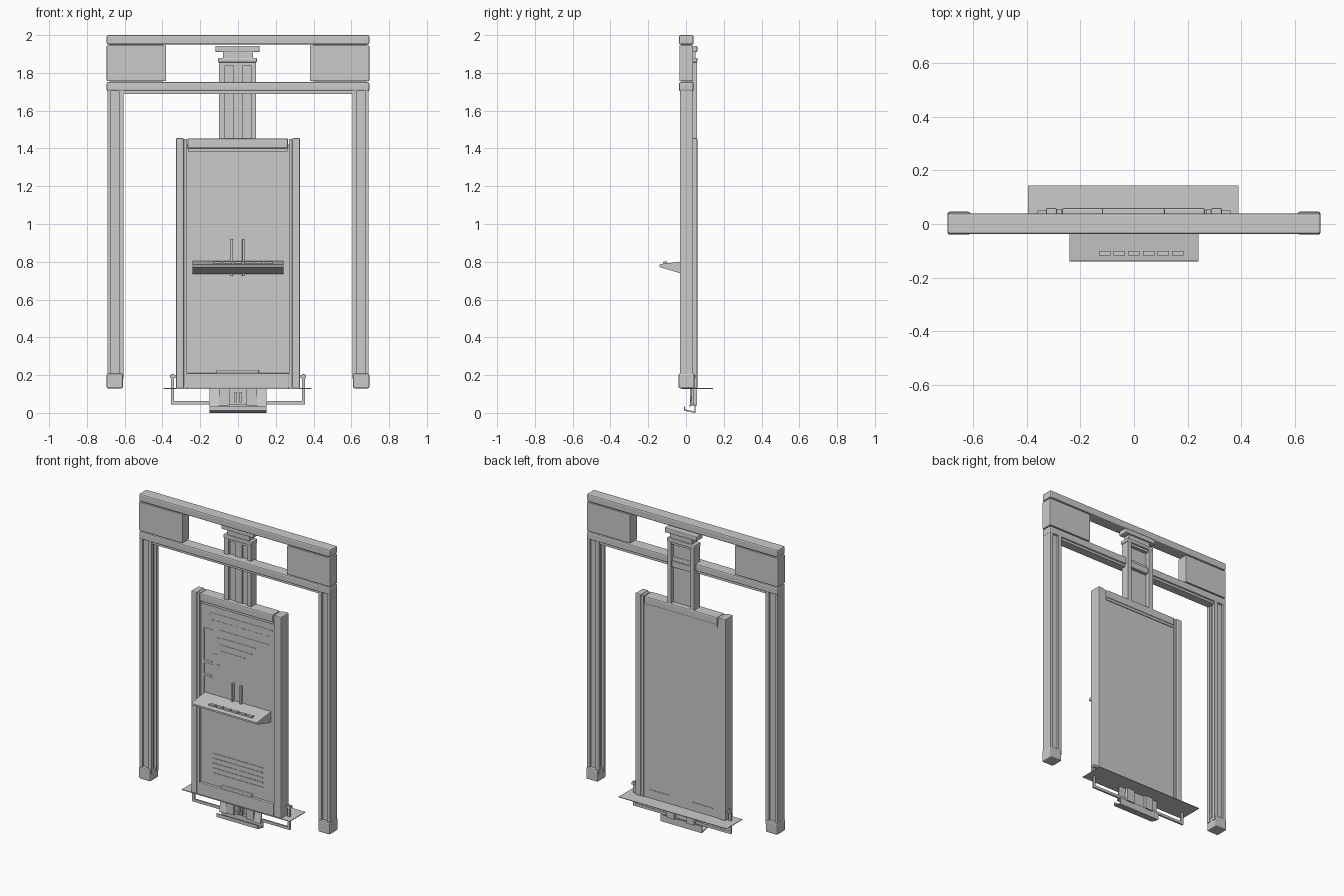
import bpy, bmesh
from mathutils import Matrix


def prism(name, pts, h, axis='Z', start=0.0, bevel=0.0):
    """Extrude a closed profile. Z: pts are (x, y). X: pts are (y, z)."""
    bm = bmesh.new()
    if axis == 'Z':
        vs = [bm.verts.new((a, b, start)) for a, b in pts]
        d = (0, 0, h)
    else:
        vs = [bm.verts.new((start, a, b)) for a, b in pts]
        d = (h, 0, 0)
    f = bm.faces.new(vs)
    r = bmesh.ops.extrude_face_region(bm, geom=[f])
    bmesh.ops.translate(bm, vec=d, verts=[v for v in r['geom'] if isinstance(v, bmesh.types.BMVert)])
    bmesh.ops.recalc_face_normals(bm, faces=bm.faces)
    return finish(name, bm, bevel)


def finish(name, bm, bevel=0.0):
    me = bpy.data.meshes.new(name)
    bm.to_mesh(me)
    bm.free()
    ob = bpy.data.objects.new(name, me)
    bpy.context.collection.objects.link(ob)
    if bevel:
        m = ob.modifiers.new("edge_bevel", 'BEVEL')
        m.width = bevel
        m.segments = 2
    return ob


def box(name, x0, x1, y0, y1, z0, z1, bevel=0.0):
    return prism(name, [(x0, y0), (x1, y0), (x1, y1), (x0, y1)], z1 - z0, 'Z', z0, bevel)


def mirror(ob):
    m = ob.modifiers.new("mirror_x", 'MIRROR')
    m.use_axis = (True, False, False)
    return ob


def strips(name, rects, y0, y1):
    """Many thin boxes (x0, x1, z0, z1) joined in one object."""
    bm = bmesh.new()
    for x0, x1, z0, z1 in rects:
        mat = Matrix.Translation(((x0 + x1) / 2, (y0 + y1) / 2, (z0 + z1) / 2)) @ \
            Matrix.Diagonal((x1 - x0, y1 - y0, z1 - z0, 1))
        bmesh.ops.create_cube(bm, size=1, matrix=mat)
    return finish(name, bm)


# --- outer gantry ---
box("top_beam", -0.695, 0.695, -0.037, 0.04, 1.95, 2.0, 0.008)
box("lower_beam", -0.695, 0.695, -0.037, 0.04, 1.703, 1.752, 0.008)
box("lower_beam_lip", -0.61, 0.61, -0.025, 0.03, 1.688, 1.705)
mirror(box("beam_end_block", 0.38, 0.695, -0.035, 0.038, 1.757, 1.945, 0.003))
mirror(box("block_spacer", 0.40, 0.68, -0.025, 0.028, 1.745, 1.955))

# posts with grooves on front, back and inner face
post = [(0.692, -0.032), (0.672, -0.032), (0.672, -0.02), (0.63, -0.02), (0.63, -0.032),
        (0.606, -0.032), (0.606, -0.012), (0.622, -0.012), (0.622, 0.018), (0.606, 0.018),
        (0.606, 0.038), (0.63, 0.038), (0.63, 0.026), (0.672, 0.026), (0.672, 0.038), (0.692, 0.038)]
mirror(prism("post", post, 1.525, 'Z', 0.18))
mirror(box("post_foot", 0.61, 0.695, -0.04, 0.046, 0.13, 0.208, 0.008))

# --- hanging column: C channel with stepped web ---
column = [(-0.1, 0.0), (-0.07, 0.0), (-0.07, 0.015), (-0.025, 0.015), (-0.025, 0.006), (0.025, 0.006),
          (0.025, 0.015), (0.07, 0.015), (0.07, 0.0), (0.095, 0.0), (0.095, 0.058), (0.07, 0.058),
          (0.07, 0.028), (-0.07, 0.028), (-0.07, 0.058), (-0.1, 0.058)]
prism("column", column, 0.43, 'Z', 1.43)
box("column_cap", -0.105, 0.1, -0.005, 0.06, 1.855, 1.88, 0.006)
box("column_neck", -0.08, 0.08, 0.005, 0.05, 1.84, 1.915)
box("hanger_block", -0.12, 0.115, -0.005, 0.06, 1.91, 1.943, 0.006)
box("column_clamp", -0.07, 0.07, 0.02, 0.05, 1.69, 1.73, 0.004)

# --- cabinet frame and panel ---
mirror(box("side_rail_outer", 0.287, 0.328, -0.02, 0.06, 0.13, 1.455, 0.006))
mirror(box("side_rail_inner", 0.27, 0.292, -0.014, 0.055, 0.13, 1.45))
box("frame_top_bar", -0.268, 0.265, -0.018, 0.06, 1.40, 1.453, 0.008)
box("frame_top_lip", -0.265, 0.262, -0.008, 0.055, 1.385, 1.402)
box("frame_bottom_bar", -0.27, 0.27, -0.018, 0.05, 0.13, 0.21, 0.004)
box("bottom_bar_grip", -0.115, 0.11, -0.014, 0.01, 0.205, 0.228, 0.005)
box("panel", -0.275, 0.275, 0.0, 0.05, 0.13, 1.42)
mirror(box("rear_slot", 0.08, 0.23, 0.049, 0.053, 0.18, 0.187))

# thin seam lines on the panel
t = 0.005
H = [(-0.2, 0.25, 1.335), (-0.25, -0.19, 1.225), (-0.25, -0.19, 1.013), (-0.25, -0.19, 0.995),
     (-0.25, -0.19, 0.925), (-0.25, -0.19, 0.91), (-0.19, -0.155, 1.07), (-0.16, -0.135, 1.18),
     (-0.16, -0.135, 1.005), (-0.13, 0.22, 1.235), (-0.13, 0.13, 1.185), (-0.13, 0.1, 1.14),
     (-0.13, 0.05, 1.10)]
V = [(-0.205, 1.285, 1.325), (-0.25, 1.013, 1.225), (-0.16, 1.005, 1.07), (-0.16, 1.11, 1.18),
     (-0.25, 0.925, 0.995), (-0.25, 0.69, 0.91), (0.0, 1.25, 1.335), (0.0, 0.23, 0.735)]
lines = [(a, b, z, z + t) for a, b, z in H] + [(x, x + t, a, b) for x, a, b in V]
strips("panel_seams", lines, -0.002, 0.001)
strips("panel_vents", [(-0.185, 0.18, z, z + 0.007) for z in (0.285, 0.317, 0.349, 0.381, 0.413)],
       -0.003, 0.001)
strips("panel_dashes", [(-0.2 + i * 0.045, -0.175 + i * 0.045, 1.29, 1.295) for i in range(10)],
       -0.002, 0.001)

# --- wedge shelf ---
shelf = [(-0.14, 0.772), (-0.14, 0.784), (-0.134, 0.788), (0.005, 0.805), (0.005, 0.735), (-0.04, 0.742)]
prism("shelf", shelf, 0.48, 'X', -0.24)
for i in range(6):
    x = -0.13 + i * 0.0545
    box(f"shelf_button_{i + 1}", x, x + 0.042, -0.118, -0.1, 0.785, 0.801)
for i, x in enumerate((-0.033, 0.028)):
    box(f"shelf_bracket_pin_{i + 1}", x - 0.006, x + 0.006, -0.016, 0.005, 0.725, 0.92, 0.002)

# --- base plate and lower carriage ---
box("base_plate", -0.395, 0.39, -0.02, 0.143, 0.127, 0.131)
mirror(box("handle_side", 0.338, 0.355, 0.03, 0.042, 0.047, 0.205))
mirror(box("handle_arm", 0.32, 0.36, 0.03, 0.05, 0.185, 0.2))
box("handle_bar", -0.355, 0.355, 0.03, 0.042, 0.045, 0.062)
mirror(prism("sloped_bracket", [(0.042, 0.13), (0.036, 0.13), (0.018, 0.035), (0.026, 0.035)],
             0.05, 'X', 0.1))
mirror(box("carriage_leg", 0.045, 0.1, 0.02, 0.058, 0.04, 0.13))
box("carriage_web", -0.045, 0.045, 0.035, 0.042, 0.05, 0.13)
mirror(box("carriage_stop", 0.008, 0.018, 0.02, 0.036, 0.055, 0.11))
# hooked tray at the very bottom
tray = [(-0.01, 0.035), (-0.01, 0.012), (0.045, 0.0), (0.05, 0.0), (0.05, 0.045), (0.045, 0.045),
        (0.045, 0.008), (-0.004, 0.018), (-0.004, 0.035)]
prism("tray", tray, 0.3, 'X', -0.15)
